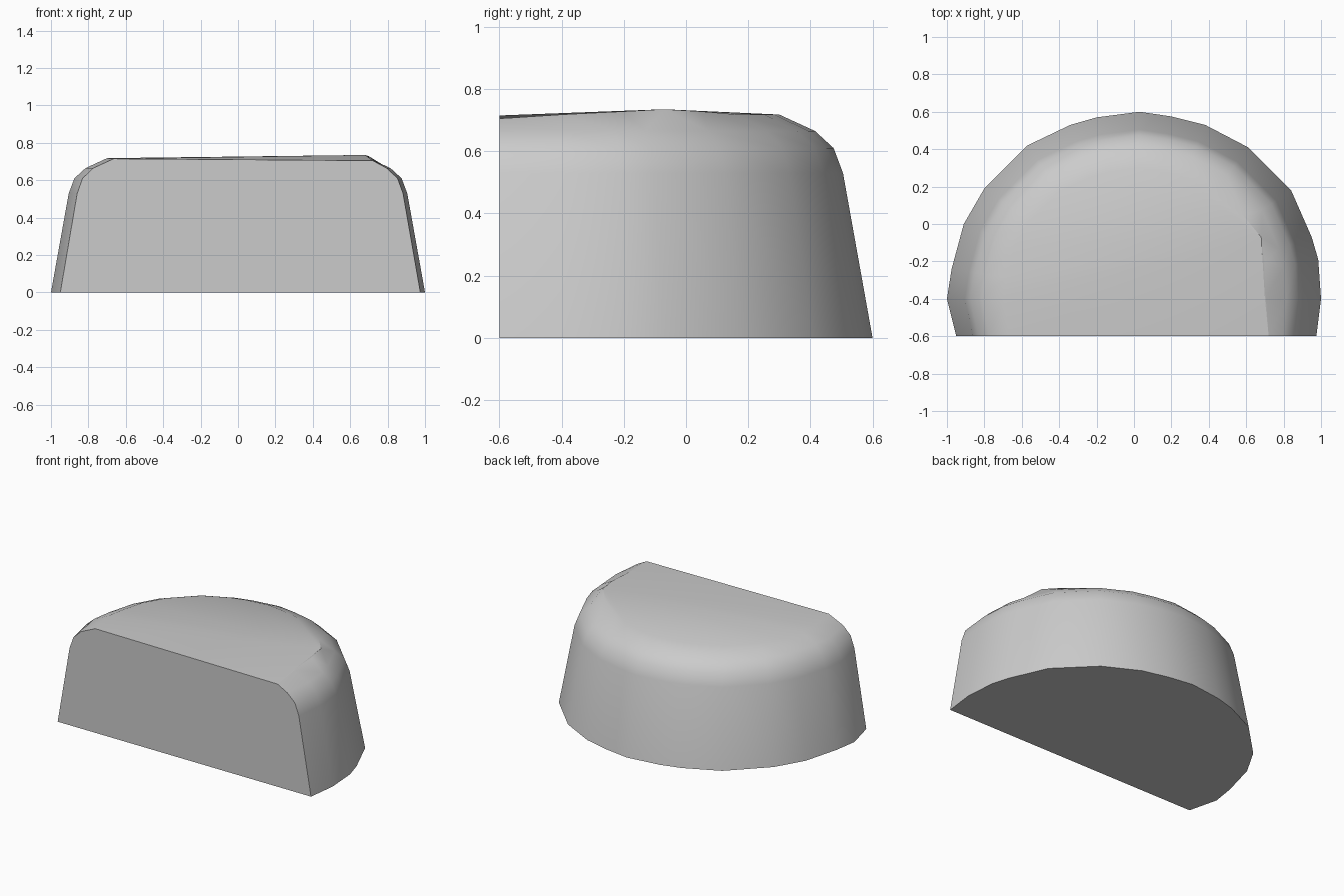
import bpy
import bmesh
import math

cube = bpy.data.objects.get("Cube")
if cube:
    bpy.data.objects.remove(cube, do_unlink=True)

# Plain grey material
grey = bpy.data.materials.new("light grey")
grey.use_nodes = True
colour = (0.6, 0.6, 0.6, 1)
grey.diffuse_color = colour
grey.node_tree.nodes["Principled BSDF"].inputs["Base Color"].default_value = colour

FRONT = -0.6
CENTRE_Y = -0.4

# Base outline, from the front right corner round the back to the front left
outline = [(-0.95, FRONT), (-1, -0.4), (-0.975, -0.24), (-0.91, 0), (-0.8, 0.19),
           (-0.57, 0.42), (-0.34, 0.53), (-0.2, 0.57), (0.03, 0.6), (0.2, 0.575),
           (0.38, 0.53), (0.61, 0.41), (0.84, 0.18), (0.95, -0.07), (0.985, -0.19),
           (1, -0.4), (0.975, FRONT)]
# Wall profile: height and inset towards the centre
profile = [(0, 0), (0.53, 0.095), (0.61, 0.125), (0.665, 0.185), (0.718, 0.3)]

bm = bmesh.new()
rings = []
for z, inset in profile:
    ring = []
    for x, y in outline:
        s = 1 - inset
        new_y = FRONT if y == FRONT else CENTRE_Y + (y - CENTRE_Y) * s
        ring.append(bm.verts.new((x * s, new_y, z)))
    rings.append(ring)

# Slightly raised corner and uneven front edge of the top
top = rings[-1]
apex = 13
top[apex].co = (0.68, -0.07, 0.735)
top[apex - 1].co = (0.58, 0.05, 0.728)
top[apex + 1].co = (0.7, -0.2, 0.728)
top[-1].co = (0.72, FRONT, 0.705)
top[0].co.z = 0.715

# Curved walls and rounded shoulder
n = len(outline)
for low, high in zip(rings, rings[1:]):
    for i in range(n - 1):
        bm.faces.new((low[i], low[i + 1], high[i + 1], high[i]))

# Top fans out from the raised corner
for i in range(n):
    j = (i + 1) % n
    if apex not in (i, j):
        bm.faces.new((top[apex], top[i], top[j]))

# Flat underside and flat front
bm.faces.new(rings[0])
bm.faces.new([r[0] for r in rings] + [r[-1] for r in reversed(rings)])
bmesh.ops.recalc_face_normals(bm, faces=bm.faces)

mesh = bpy.data.meshes.new("half_round_block")
bm.to_mesh(mesh)
bm.free()
mesh.materials.append(grey)
block = bpy.data.objects.new("half_round_block", mesh)
bpy.context.collection.objects.link(block)

# Smooth sides with crisp front and bottom edges
bpy.ops.object.select_all(action="DESELECT")
block.select_set(True)
bpy.context.view_layer.objects.active = block
bpy.ops.object.shade_smooth_by_angle(angle=math.radians(40))
